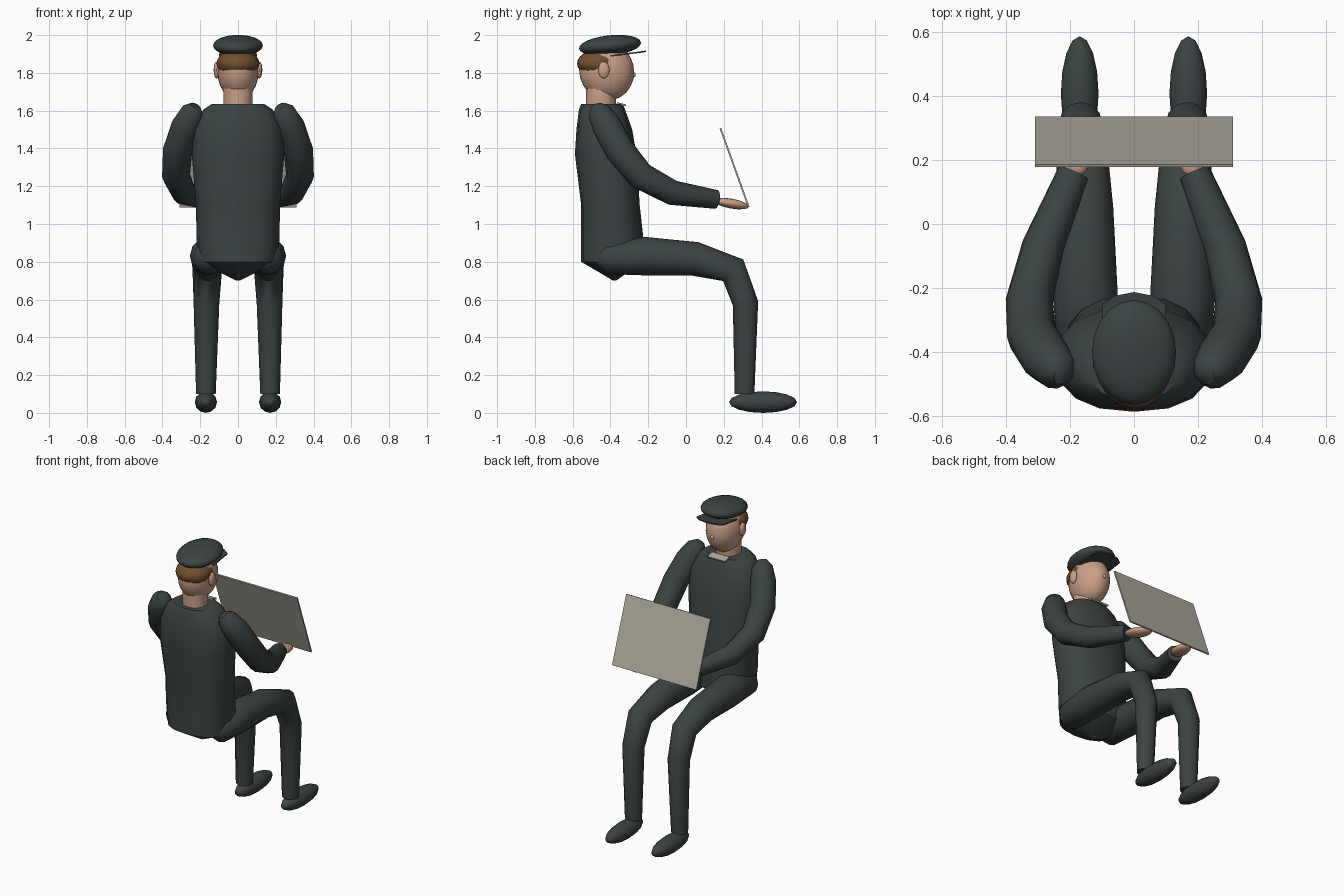
import bpy, bmesh, math
from mathutils import Vector, Matrix

cube = bpy.data.objects.get("Cube")
if cube:
    bpy.data.objects.remove(cube, do_unlink=True)


def material(name, rgb):
    m = bpy.data.materials.new(name)
    m.use_nodes = True
    color = (*rgb, 1)
    m.diffuse_color = color
    bsdf = m.node_tree.nodes["Principled BSDF"]
    bsdf.inputs["Base Color"].default_value = color
    bsdf.inputs["Roughness"].default_value = 0.8
    return m


cloth = material("dark_cloth", (0.045, 0.057, 0.057))
skin = material("skin", (0.60, 0.35, 0.24))
hair_brown = material("hair_brown", (0.17, 0.075, 0.028))
board_grey = material("board_grey", (0.42, 0.40, 0.34))


def finish(name, bm, mat, angle=50):
    bmesh.ops.recalc_face_normals(bm, faces=bm.faces)
    mesh = bpy.data.meshes.new(name)
    bm.to_mesh(mesh)
    bm.free()
    mesh.materials.append(mat)
    ob = bpy.data.objects.new(name, mesh)
    bpy.context.collection.objects.link(ob)
    bpy.ops.object.select_all(action="DESELECT")
    ob.select_set(True)
    bpy.context.view_layer.objects.active = ob
    bpy.ops.object.shade_smooth_by_angle(angle=math.radians(angle))
    return ob


def ellipsoid(name, center, radii, mat, tilt=0, turn=0, seg=20, rings=12, pole="Z"):
    bm = bmesh.new()
    bmesh.ops.create_uvsphere(bm, u_segments=seg, v_segments=rings, radius=1)
    if pole == "Y":
        bmesh.ops.rotate(bm, verts=bm.verts, matrix=Matrix.Rotation(math.pi / 2, 3, "X"))
    spin = Matrix.Rotation(turn, 4, "Z") @ Matrix.Rotation(tilt, 4, "X")
    bm.transform(Matrix.Translation(center) @ spin @ Matrix.Diagonal((*radii, 1)))
    return finish(name, bm, mat)


def loft(name, rings, mat, angle=50):
    """Skin a list of point rings and cap both ends."""
    bm = bmesh.new()
    loops = [[bm.verts.new(p) for p in ring] for ring in rings]
    n = len(loops[0])
    for a, b in zip(loops, loops[1:]):
        for i in range(n):
            j = (i + 1) % n
            bm.faces.new((a[i], a[j], b[j], b[i]))
    bm.faces.new(loops[0])
    bm.faces.new(loops[-1])
    return finish(name, bm, mat, angle)


def limb(name, path, mat, side, sides=12):
    """Tube along (x, y, z, radius) stations."""
    pts = [Vector((side * x, y, z)) for x, y, z, r in path]
    rings = []
    for i, p in enumerate(pts):
        before = (p - pts[max(i - 1, 0)]).normalized()
        after = (pts[min(i + 1, len(pts) - 1)] - p).normalized()
        t = (before + after).normalized()
        u = t.cross(Vector((1, 0, 0))).normalized()
        v = t.cross(u)
        r = path[i][3]
        rings.append([p + r * (math.cos(a) * u + math.sin(a) * v)
                      for a in (math.tau * k / sides for k in range(sides))])
    return loft(name, rings, mat)


def oval(z, half_x, back, front, n=16, power=0.85):
    """Slightly squared horizontal ring."""
    def sq(v):
        return math.copysign(abs(v) ** power, v)
    mid, half_y = (back + front) / 2, (front - back) / 2
    return [(half_x * sq(math.cos(math.tau * k / n)),
             mid + half_y * sq(math.sin(math.tau * k / n)), z) for k in range(n)]


# Jacket body, from pelvis point to collar line: z, half width, back, front
torso = [(0.70, 0.01, -0.385, -0.37), (0.80, 0.205, -0.555, -0.23),
         (0.92, 0.22, -0.555, -0.225), (1.10, 0.222, -0.555, -0.245),
         (1.37, 0.245, -0.588, -0.262), (1.50, 0.235, -0.58, -0.285),
         (1.605, 0.185, -0.567, -0.322), (1.635, 0.14, -0.555, -0.335)]
loft("jacket_torso", [oval(*row) for row in torso], cloth, 40)

# Neck and head
loft("neck", [oval(z, 0.078, -0.53, -0.37, power=1) for z in (1.60, 1.78)], skin)
ellipsoid("head", (0, -0.42, 1.81), (0.11, 0.145, 0.157), skin, tilt=0.25)
ellipsoid("nose", (0, -0.278, 1.79), (0.012, 0.012, 0.014), skin, seg=10, rings=6)
ellipsoid("hair", (0, -0.455, 1.85), (0.113, 0.122, 0.075), hair_brown)

# Cap with a flat crown and a peak
ellipsoid("cap_crown", (0, -0.402, 1.945), (0.132, 0.165, 0.054), cloth, tilt=0.1)
bm = bmesh.new()
outline = [(-0.1, -0.40), (0.1, -0.40), (0.098, -0.25), (0.06, -0.225),
           (0, -0.213), (-0.06, -0.225), (-0.098, -0.25)]
peak = bm.faces.new([bm.verts.new((x, y, 1.918 + 0.13 * (y + 0.213))) for x, y in outline])
raised = bmesh.ops.extrude_face_region(bm, geom=[peak])["geom"]
bmesh.ops.translate(bm, vec=(0, 0, -0.008),
                    verts=[g for g in raised if isinstance(g, bmesh.types.BMVert)])
finish("cap_peak", bm, cloth, 30)

# Shirt collar showing at the front of the neck
bm = bmesh.new()
bmesh.ops.create_cube(bm, size=1)
bm.transform(Matrix.Translation((0, -0.342, 1.634)) @ Matrix.Rotation(-0.25, 4, "X")
             @ Matrix.Diagonal((0.13, 0.05, 0.009, 1)))
finish("shirt_collar", bm, board_grey, 30)

# Paired parts
arm = [(0.225, -0.475, 1.625, 0.03), (0.24, -0.46, 1.595, 0.062),
       (0.275, -0.42, 1.52, 0.078), (0.32, -0.35, 1.39, 0.078),
       (0.328, -0.24, 1.255, 0.074), (0.285, -0.07, 1.165, 0.066),
       (0.19, 0.16, 1.13, 0.05)]
leg = [(0.15, -0.48, 0.82, 0.03), (0.152, -0.42, 0.82, 0.085),
       (0.153, -0.22, 0.83, 0.102), (0.155, 0.05, 0.815, 0.09),
       (0.163, 0.25, 0.755, 0.078), (0.167, 0.315, 0.58, 0.068),
       (0.17, 0.31, 0.10, 0.052)]
for label, s in (("left", 1), ("right", -1)):
    limb(label + "_arm", arm, cloth, s)
    limb(label + "_leg", leg, cloth, s)
    ellipsoid(label + "_shoe", (s * 0.17, 0.408, 0.057), (0.059, 0.18, 0.057), cloth,
              seg=12, rings=8, pole="Y")
    ellipsoid(label + "_hand", (s * 0.168, 0.24, 1.108), (0.05, 0.098, 0.026), skin,
              tilt=-0.17, turn=s * 0.25, seg=14, rings=8, pole="Y")
    ellipsoid(label + "_ear", (s * 0.113, -0.435, 1.815), (0.016, 0.03, 0.045), skin,
              seg=12, rings=8)

# Board held in both hands, leaning back toward the chest
low, high = Vector((0, 0.332, 1.09)), Vector((0, 0.182, 1.507))
span = high - low
bm = bmesh.new()
bmesh.ops.create_cube(bm, size=1)
lean = math.atan2(-span.y, span.z)
bm.transform(Matrix.Translation((low + high) / 2) @ Matrix.Rotation(lean, 4, "X")
             @ Matrix.Diagonal((0.62, 0.009, span.length, 1)))
finish("board", bm, board_grey, 30)
